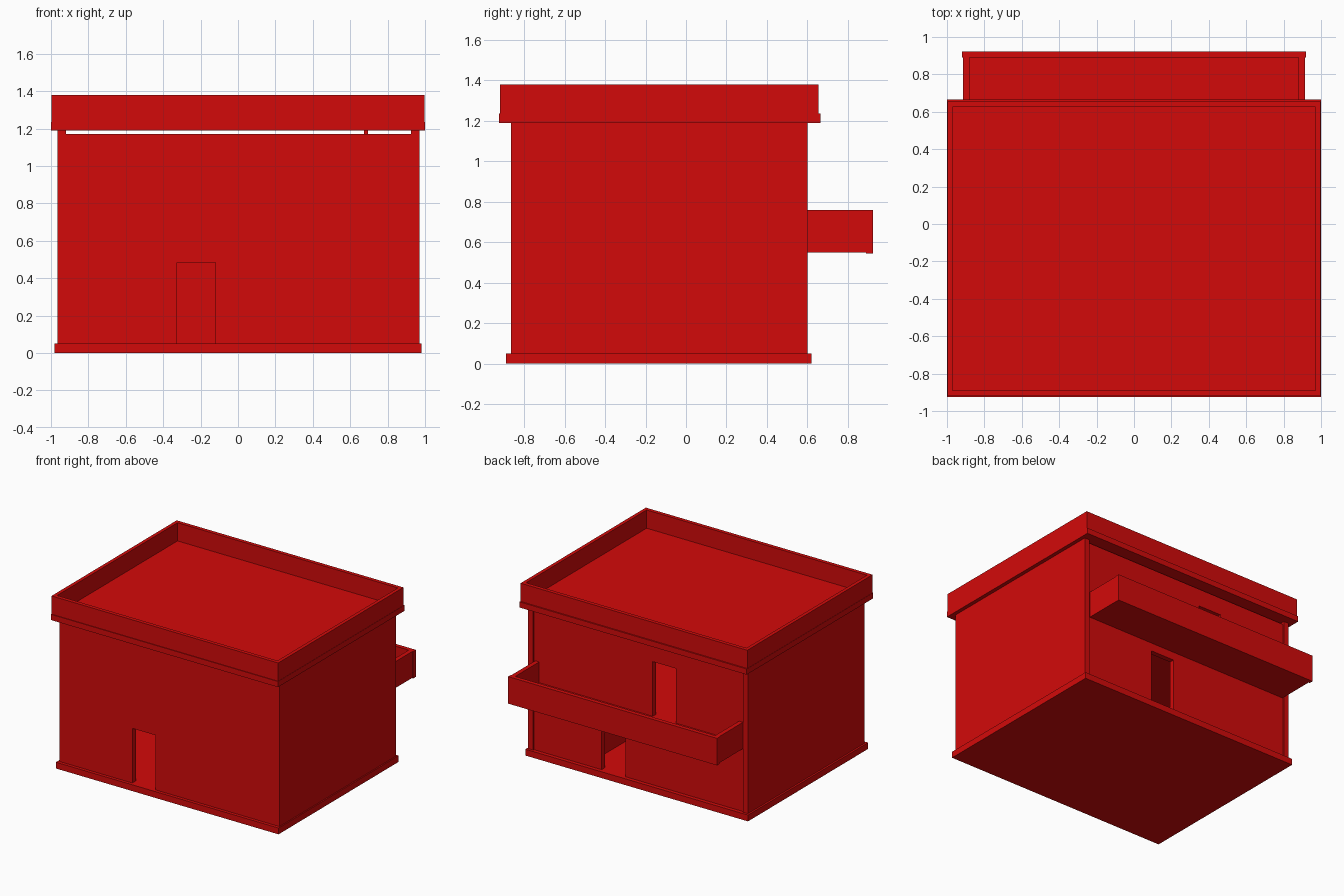
import bpy
import bmesh

cube = bpy.data.objects.get("Cube")
if cube:
    bpy.data.objects.remove(cube, do_unlink=True)

# Single red paint
red = bpy.data.materials.new("red")
red.use_nodes = True
RED = (0.65, 0.003, 0.003, 1)
red.diffuse_color = RED
red.node_tree.nodes["Principled BSDF"].inputs["Base Color"].default_value = RED


def finish(bm, name):
    bmesh.ops.recalc_face_normals(bm, faces=bm.faces)
    mesh = bpy.data.meshes.new(name)
    bm.to_mesh(mesh)
    bm.free()
    mesh.materials.append(red)
    obj = bpy.data.objects.new(name, mesh)
    bpy.context.collection.objects.link(obj)
    return obj


def prism(name, outline, direction):
    """Extrude a flat outline along a direction."""
    bm = bmesh.new()
    face = bm.faces.new([bm.verts.new(p) for p in outline])
    extruded = bmesh.ops.extrude_face_region(bm, geom=[face], use_keep_orig=True)
    verts = [v for v in extruded["geom"] if isinstance(v, bmesh.types.BMVert)]
    bmesh.ops.translate(bm, verts=verts, vec=direction)
    return finish(bm, name)


def box(name, x, y, z):
    outline = [(x[0], y[0], z[0]), (x[1], y[0], z[0]),
               (x[1], y[1], z[0]), (x[0], y[1], z[0])]
    return prism(name, outline, (0, 0, z[1] - z[0]))


def door_wall(name, x, y, z, door, head):
    """Wall along x with a doorway rising from its foot."""
    points = [(x[0], z[0]), (door[0], z[0]), (door[0], head), (door[1], head),
              (door[1], z[0]), (x[1], z[0]), (x[1], z[1]), (x[0], z[1])]
    return prism(name, [(px, y[0], pz) for px, pz in points], (0, y[1] - y[0], 0))


BASE, SLAB, FLOOR, TOP, EAVE, ROOF = 0.05, 0.55, 0.595, 1.17, 1.19, 1.235
SPAN = (-0.92, 0.925)
INSIDE = (-0.82, 0.55)
LEFT_DOOR, RIGHT_DOOR = (0.12, 0.33), (-0.325, -0.12)

# Ground plinth and upper floor
box("plinth", (-0.98, 0.98), (-0.89, 0.62), (0, BASE))
box("upper_floor", SPAN, INSIDE, (SLAB, FLOOR))

# Outer walls, with a narrow vent gap under the eaves
door_wall("front_wall", SPAN, (-0.865, -0.82), (BASE, TOP), RIGHT_DOOR, 0.485)
door_wall("lower_back_wall", SPAN, (0.55, 0.59), (BASE, FLOOR), LEFT_DOOR, 0.485)
door_wall("upper_back_wall", SPAN, (0.55, 0.59), (FLOOR, TOP), RIGHT_DOOR, 1.03)
for name, x in (("left_wall", (0.925, 0.97)), ("right_wall", (-0.965, -0.92))):
    box(name, x, (-0.865, 0.60), (BASE, EAVE))

# Inner partitions
box("lower_partition", (0.465, 0.49), INSIDE, (BASE, SLAB))
box("upper_partition", (0.675, 0.695), INSIDE, (FLOOR, EAVE))

# Roof slab and parapet
box("roof_slab", (-1, 1), (-0.925, 0.665), (EAVE, ROOF))
for name, y in (("front_parapet", (-0.92, -0.89)), ("back_parapet", (0.625, 0.655))):
    box(name, (-0.998, 0.998), y, (ROOF, 1.38))
for name, x in (("left_parapet", (0.97, 0.998)), ("right_parapet", (-0.998, -0.97))):
    box(name, x, (-0.89, 0.625), (ROOF, 1.38))

# Rear balcony
box("balcony_floor", (-0.915, 0.915), (0.59, 0.89), (SLAB, FLOOR))
box("balcony_front_rail", (-0.92, 0.92), (0.89, 0.923), (0.545, 0.76))
for name, x in (("balcony_left_rail", (0.88, 0.915)),
                ("balcony_right_rail", (-0.915, -0.88))):
    box(name, x, (0.59, 0.89), (FLOOR, 0.76))
